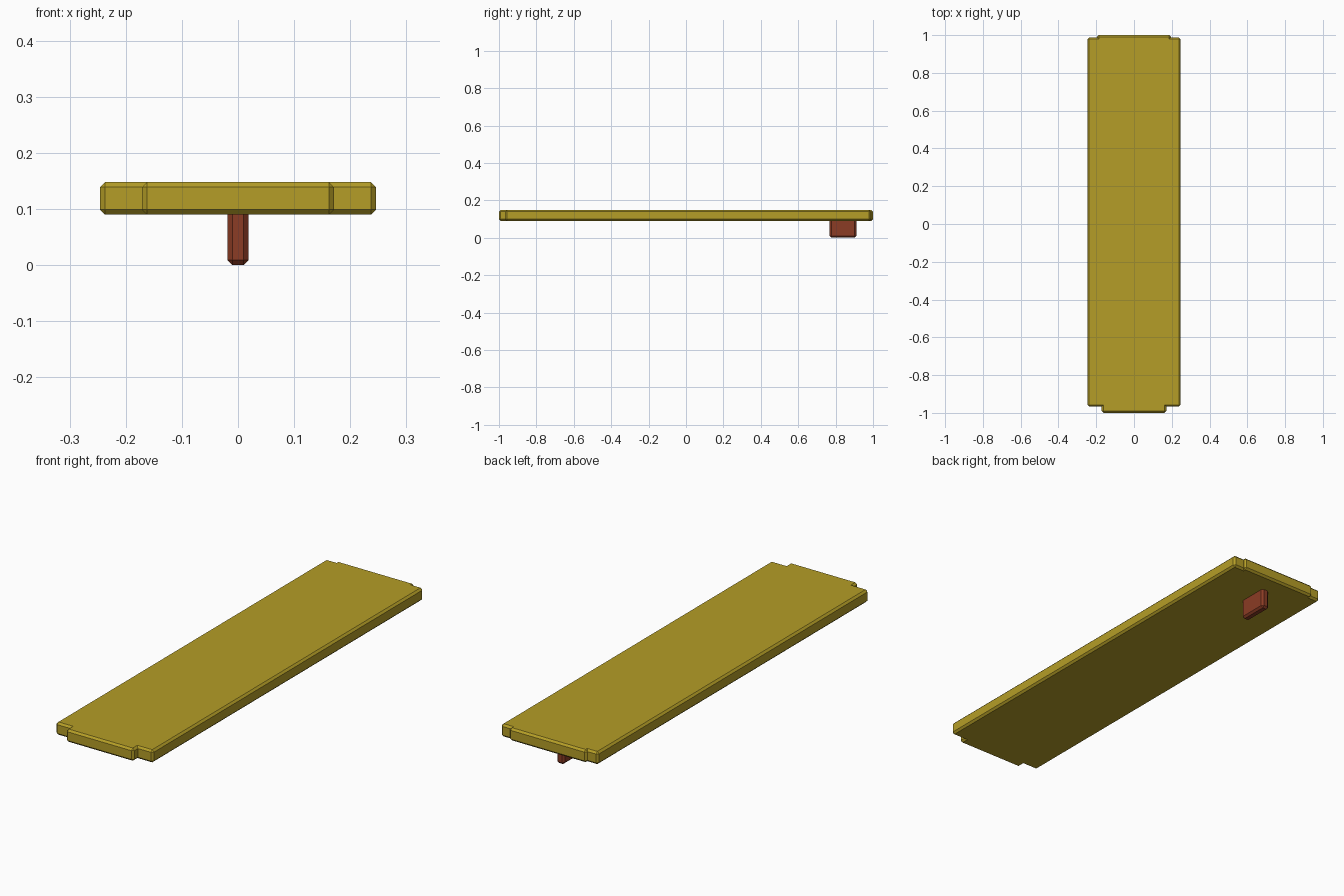
import bpy, bmesh
from mathutils import Vector

if "Cube" in bpy.data.objects:
    bpy.data.objects.remove(bpy.data.objects["Cube"])

CH = 0.009  # chamfer width


def material(name, color):
    m = bpy.data.materials.new(name)
    m.diffuse_color = color
    m.use_nodes = True
    m.node_tree.nodes["Principled BSDF"].inputs["Base Color"].default_value = m.diffuse_color
    return m


def chamfered_slab(name, outline, z0, z1, mat):
    """Extrude a counter-clockwise outline and chamfer all convex edges."""
    bm = bmesh.new()
    base = bm.faces.new([bm.verts.new((x, y, z0)) for x, y in outline])
    top = bmesh.ops.extrude_face_region(bm, geom=[base], use_keep_orig=True)
    verts = [g for g in top["geom"] if isinstance(g, bmesh.types.BMVert)]
    bmesh.ops.translate(bm, verts=verts, vec=Vector((0, 0, z1 - z0)))
    bmesh.ops.recalc_face_normals(bm, faces=bm.faces)
    edges = [e for e in bm.edges if e.is_convex]
    bmesh.ops.bevel(bm, geom=edges, offset=CH, offset_type='OFFSET',
                    segments=1, profile=0.5, affect='EDGES', clamp_overlap=False)
    bmesh.ops.recalc_face_normals(bm, faces=bm.faces)
    me = bpy.data.meshes.new(name)
    bm.to_mesh(me)
    bm.free()
    me.materials.append(mat)
    ob = bpy.data.objects.new(name, me)
    bpy.context.collection.objects.link(ob)
    return ob


yellow = material("ochre_wood", (0.46, 0.34, 0.02, 1))
red = material("red_brown_wood", (0.26, 0.045, 0.018, 1))

# Plank with a deep tongue at the front and a shallow one at the back
right = [(0.171, -1.0), (0.171, -0.967), (0.246, -0.967),
         (0.246, 0.988), (0.195, 0.988), (0.195, 1.0)]
left = [(-x, y) for x, y in reversed(right)]
chamfered_slab("plank", right + left, 0.09, 0.148, yellow)

# Small peg under the back end, sunk into the plank
peg = [(-0.019, 0.768), (0.019, 0.768), (0.019, 0.911), (-0.019, 0.911)]
chamfered_slab("peg", peg, 0.0, 0.115, red)
